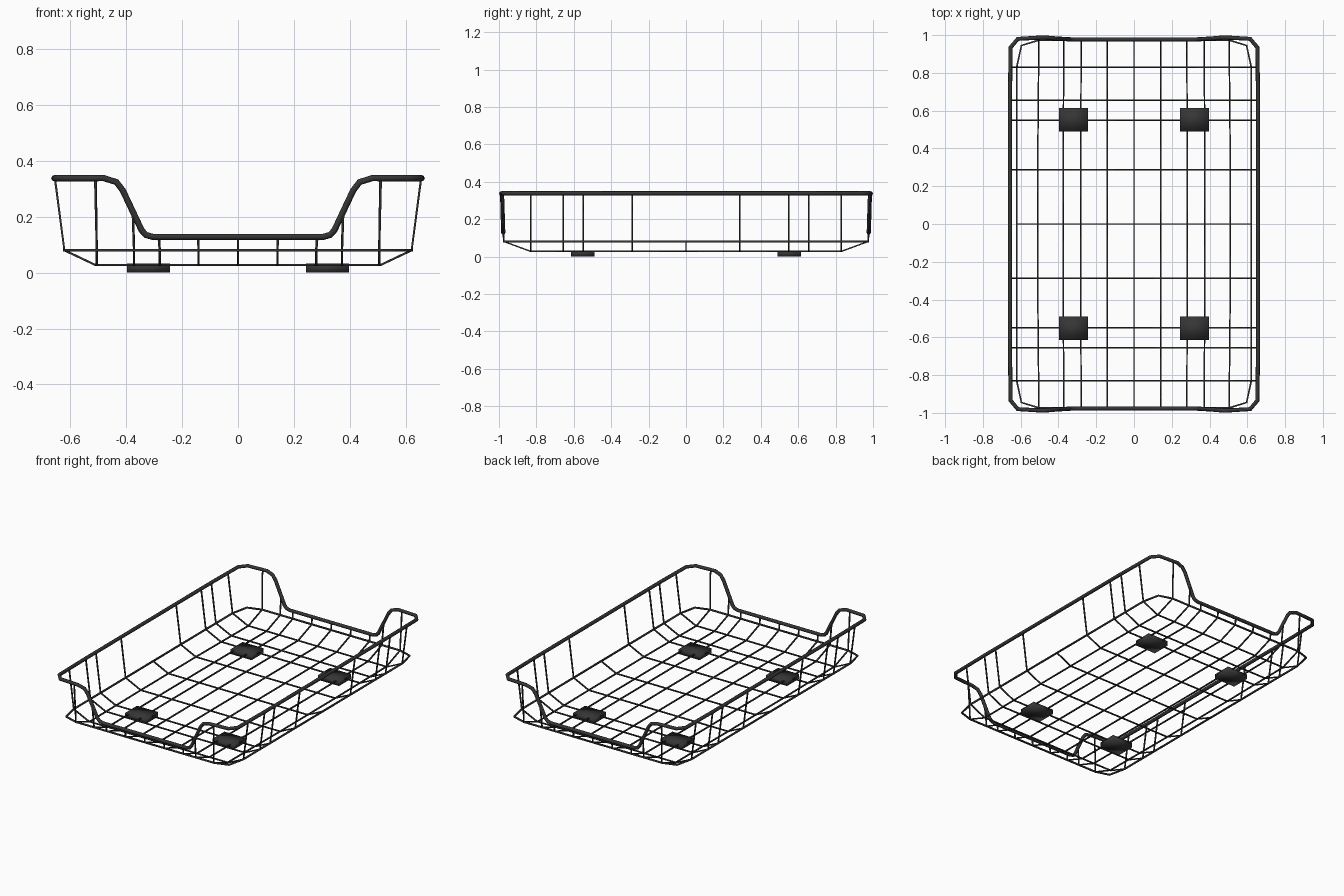
import bpy
from math import pi

cube = bpy.data.objects.get("Cube")
if cube:
    bpy.data.objects.remove(cube, do_unlink=True)


def make_material(name, value):
    mat = bpy.data.materials.new(name)
    mat.use_nodes = True
    colour = (value, value, value, 1)
    mat.diffuse_color = colour
    mat.node_tree.nodes["Principled BSDF"].inputs["Base Color"].default_value = colour
    return mat


coating = make_material("dark grey coating", 0.036)

RIM_Z, RING_Z, FLOOR_Z = 0.338, 0.080, 0.0275
WIRE, RING, RIM = 0.0054, 0.0064, 0.0112


def tube(name, points, radius, cyclic=False, detail=0):
    """Bar along a path, turned into a smooth mesh; detail 0 is square."""
    curve = bpy.data.curves.new(name, "CURVE")
    curve.dimensions = "3D"
    curve.twist_mode = "Z_UP"
    curve.bevel_depth = radius
    curve.bevel_resolution = detail
    curve.use_fill_caps = True
    spline = curve.splines.new("POLY")
    spline.points.add(len(points) - 1)
    for point, co in zip(spline.points, points):
        point.co = (*co, 1)
        point.tilt = pi / 4
    spline.use_cyclic_u = cyclic
    helper = bpy.data.objects.new(name, curve)
    bpy.context.collection.objects.link(helper)
    bpy.context.view_layer.update()
    graph = bpy.context.evaluated_depsgraph_get()
    mesh = bpy.data.meshes.new_from_object(helper.evaluated_get(graph))
    bpy.data.objects.remove(helper, do_unlink=True)
    obj = bpy.data.objects.new(name, mesh)
    bpy.context.collection.objects.link(obj)
    mesh.materials.clear()
    mesh.materials.append(coating)
    mesh.shade_smooth()


def full_loop(quarter):
    """Mirror a quarter path (side to end centre) into a closed loop."""
    back = quarter + [(-x, y, z) for x, y, z in reversed(quarter)]
    return back + [(-x, -y, z) for x, y, z in back]


# Thick rim with a dropped opening at each end
rim_quarter = [
    (0.657, 0.65, RIM_Z), (0.653, 0.935, RIM_Z), (0.615, 0.98, RIM_Z),
    (0.48, 0.988, RIM_Z), (0.435, 0.984, 0.324), (0.412, 0.982, 0.294),
    (0.345, 0.978, 0.152), (0.33, 0.977, 0.135), (0.305, 0.977, 0.128),
]
tube("rim", full_loop(rim_quarter), RIM, True, 2)

# Thin ring where the walls meet the sloped base
ring_quarter = [
    (0.621, 0.83, RING_Z), (0.596, 0.945, RING_Z), (0.505, 0.973, RING_Z),
]
tube("base_ring", full_loop(ring_quarter), RING, True)


def rim_height(x):
    """Height of the end rim at a given distance from the middle."""
    path = [(p[0], p[2]) for p in rim_quarter[2:]]
    for (x0, z0), (x1, z1) in zip(path, path[1:]):
        if x1 <= x <= x0:
            return z1 + (z0 - z1) * (x - x1) / (x0 - x1)
    return path[-1][1]


# Lengthwise wires, rising up both ends to the rim
for x in (-0.505, -0.372, -0.28, -0.141, 0, 0.141, 0.28, 0.372, 0.505):
    top = rim_height(abs(x))
    end_y = 0.978 if top < 0.2 else 0.985
    half = [(x * 1.01, end_y, top), (x, 0.973, RING_Z),
            (x, 0.83, FLOOR_Z), (x * 1.01, 0.3, FLOOR_Z)]
    path = half + [(px, -py, pz) for px, py, pz in reversed(half)]
    tube("lengthwise_wire", path, WIRE)

# Crosswise wires; the middle one stops at the ring
for y in (-0.83, -0.656, -0.55, -0.288, 0, 0.288, 0.55, 0.656, 0.83):
    half = [(0.655, y, RIM_Z)] if y else []
    half += [(0.621, y, RING_Z), (0.51, y, FLOOR_Z)]
    path = half + [(-px, py, pz) for px, py, pz in reversed(half)]
    tube("crosswise_wire", path, WIRE)

# Four flat feet, their tops just covering the floor wires
for sx in (-1, 1):
    for sy in (-1, 1):
        bpy.ops.mesh.primitive_cube_add(size=1, location=(sx * 0.32, sy * 0.552, 0.016))
        foot = bpy.context.object
        foot.name = "foot"
        foot.scale = (0.153, 0.124, 0.032)
        bpy.ops.object.transform_apply(location=False, rotation=False, scale=True)
        foot.data.materials.append(coating)
        foot.data.shade_smooth()
